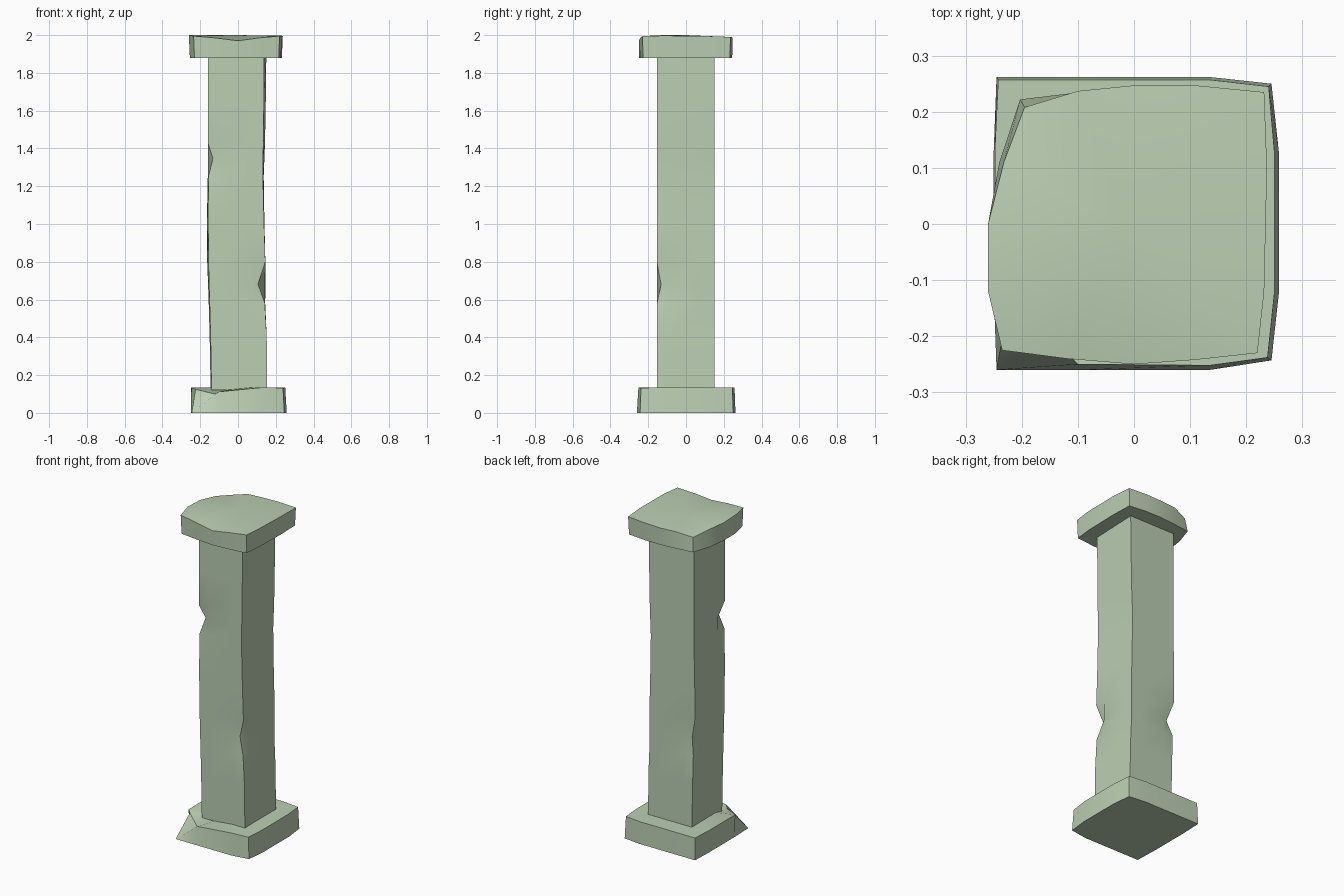
import bpy, bmesh, math

stone = bpy.data.materials.new("pale green stone")
stone.diffuse_color = (0.50, 0.62, 0.45, 1)


def loft(name, rings):
    """Skin a stack of equal-length point rings and close both ends."""
    bm = bmesh.new()
    loops = [[bm.verts.new(p) for p in ring] for ring in rings]
    n = len(loops[0])
    for a, b in zip(loops, loops[1:]):
        for i in range(n):
            j = (i + 1) % n
            bm.faces.new((a[i], a[j], b[j], b[i]))
    bm.faces.new(loops[0][::-1])
    # top is a fan around its centre so uneven rims stay clean
    top = loops[-1]
    c = bm.verts.new((sum(v.co.x for v in top) / n, sum(v.co.y for v in top) / n,
                      max(v.co.z for v in top)))
    for i in range(n):
        bm.faces.new((top[i], top[(i + 1) % n], c))
    bmesh.ops.remove_doubles(bm, verts=bm.verts, dist=0.0005)
    bmesh.ops.recalc_face_normals(bm, faces=bm.faces)
    me = bpy.data.meshes.new(name)
    bm.to_mesh(me)
    bm.free()
    ob = bpy.data.objects.new(name, me)
    bpy.context.collection.objects.link(ob)
    me.materials.append(stone)
    bpy.ops.object.select_all(action='DESELECT')
    ob.select_set(True)
    bpy.context.view_layer.objects.active = ob
    bpy.ops.object.shade_smooth_by_angle(angle=math.radians(32))
    return ob


# Shaft: wavering square column; rows are z, front left/right x, back left/right x
rows = [(0.12, -.140, .155, -.145, .155), (0.40, -.145, .152, -.150, .152),
        (0.58, -.150, .142, -.155, .144), (0.68, -.153, .143, -.160, .145),
        (0.80, -.156, .145, -.165, .145), (1.00, -.158, .138, -.165, .140),
        (1.25, -.157, .132, -.160, .136), (1.35, -.158, .133, -.160, .140),
        (1.43, -.160, .134, -.160, .143), (1.65, -.160, .137, -.160, .147),
        (1.89, -.160, .138, -.160, .150)]
# Corner chips: (height, corner) -> inward shift; corners run from front left
chips = {(0.68, 1): (-.037, .022), (0.68, 3): (.03, -.025), (1.35, 0): (.025, .027)}
rings = []
for z, fl, fr, bl, br in rows:
    corners = [(fl, -.154), (fr, -.154), (br, .15), (bl, .15)]
    ring = []
    for i, (x, y) in enumerate(corners):
        px, py = corners[i - 1]
        nx, ny = corners[(i + 1) % 4]
        dx, dy = chips.get((z, i), (0, 0))
        t = 0.22
        ring += [(x + (px - x) * t, y + (py - y) * t, z),
                 (x + dx, y + dy, z),
                 (x + (nx - x) * t, y + (ny - y) * t, z)]
    rings.append(ring)
loft("shaft", rings)

# Base slab: bowed outline, front left top corner broken off down to the ground
low = [(-.245, -.26), (-.245, -.26), (-.10, -.26), (.135, -.26), (.245, -.243),
       (.258, -.125), (.258, .13), (.245, .25), (.135, .262), (-.245, .262),
       (-.25, .13), (-.25, -.12)]
high = [(-.225, -.15, .125), (-.125, -.225, .10), (-.10, -.25, .112),
        (.135, -.252, .135), (.238, -.238, .132), (.25, -.125, .135),
        (.25, .13, .135), (.24, .245, .135), (.135, .257, .135),
        (-.242, .257, .135), (-.248, .13, .135), (-.247, -.13, .133)]
loft("base_slab", [[(x, y, 0) for x, y in low], high])

# Cap slab: worn top with a dip at the front and a chipped back left corner
rim = [(-.235, -.225, 1.995), (-.12, -.24, 1.985), (0, -.25, 1.97),
       (.11, -.242, 1.985), (.22, -.23, 1.995), (.232, -.12, 1.997),
       (.237, .10, 1.995), (.232, .235, 1.99), (.11, .247, 1.988),
       (0, .247, 1.985), (-.10, .237, 1.985), (-.195, .208, 1.965),
       (-.232, .11, 1.985), (-.26, 0, 1.995), (-.26, -.12, 2.0)]
under = [(x * 0.98, y * 0.99, 1.88) for x, y, z in rim]
under[11] = (-.203, .222, 1.88)
under[12] = (-.24, .11, 1.88)
loft("cap_slab", [under, rim])
